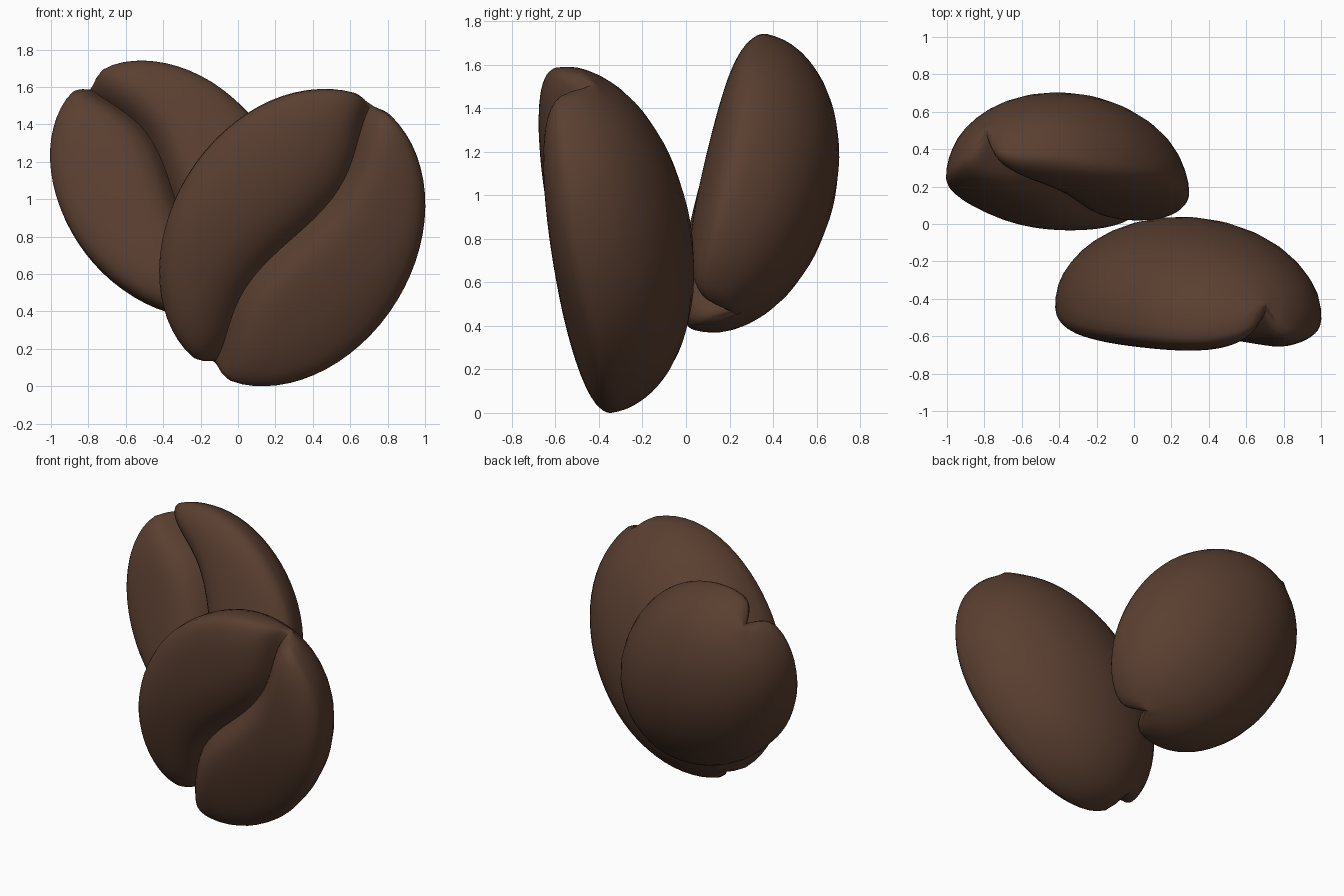
import bpy, bmesh
from math import sin, cos, pi, exp, atan2, hypot, radians
from mathutils import Vector, Matrix

cube = bpy.data.objects.get("Cube")
if cube:
    bpy.data.objects.remove(cube, do_unlink=True)

roast = bpy.data.materials.new("roasted brown")
roast.use_nodes = True
color = (0.102, 0.049, 0.030, 1)
roast.diffuse_color = color
roast.node_tree.nodes["Principled BSDF"].inputs["Base Color"].default_value = color


def sculpt(p, a, b, face, dome, slope):
    """Turn a unit-sphere point (poles on y) into a bean point: x across, y along, z out of the face."""
    # gather the meridians towards the crease
    ring, phi = hypot(p.x, p.z), atan2(p.x, p.z)
    phi -= 0.7 * sin(phi)
    x, y, z = ring * sin(phi), p.y, ring * cos(phi)
    r = min(1, hypot(x, y))
    # flattish face with a rounded rim, full dome behind
    w = face * (1 - r ** 3) ** (1 / 2.2) if z > 0 else dome * z
    across = x * b
    # crease: its first side may slope more gently than the other
    front = max(0, min(1, 1 + w / 0.2))
    w -= 0.15 * exp(-abs(across) / (slope if across < 0 else 0.06)) * front
    # notch at both ends
    along = y * a * (1 - 0.05 * exp(-(across / 0.06) ** 2) * front)
    # bend the crease into an S, leaving the rim round
    across += 0.08 * sin(pi * y) * (1 - r ** 4) * front
    return Vector((across, along, w))


def bean(name, a, b, face, dome, slope, lean, normal, centre):
    bm = bmesh.new()
    bmesh.ops.create_uvsphere(bm, u_segments=56, v_segments=34, radius=1,
                              matrix=Matrix.Rotation(radians(90), 4, 'X'))
    # axes: across the bean, along it, out of the face
    n = Vector(normal).normalized()
    along = Vector((lean[0], -(lean[0] * n.x + lean[1] * n.z) / n.y, lean[1])).normalized()
    turn = Matrix((along.cross(n), along, n)).transposed()
    for v in bm.verts:
        v.co = turn @ sculpt(v.co, a, b, face, dome, slope)
    # move the middle of the bean to its place
    middle = Vector([(min(v.co[i] for v in bm.verts) + max(v.co[i] for v in bm.verts)) / 2
                     for i in range(3)])
    bmesh.ops.translate(bm, verts=bm.verts, vec=Vector(centre) - middle)
    bmesh.ops.recalc_face_normals(bm, faces=bm.faces)
    mesh = bpy.data.meshes.new(name)
    bm.to_mesh(mesh)
    bm.free()
    mesh.materials.append(roast)
    obj = bpy.data.objects.new(name, mesh)
    bpy.context.collection.objects.link(obj)
    bpy.ops.object.select_all(action='DESELECT')
    obj.select_set(True)
    bpy.context.view_layer.objects.active = obj
    bpy.ops.object.shade_smooth_by_angle(angle=radians(60))


bean("front_bean", 0.85, 0.655, 0.16, 0.50, 0.13, (0.52, 0.855), (0, -0.985, -0.17),
     (0.29, -0.32, 0.795))
bean("back_bean", 0.76, 0.58, 0.15, 0.48, 0.07, (-0.61, 0.79), (0, -0.97, 0.24),
     (-0.355, 0.335, 1.055))
